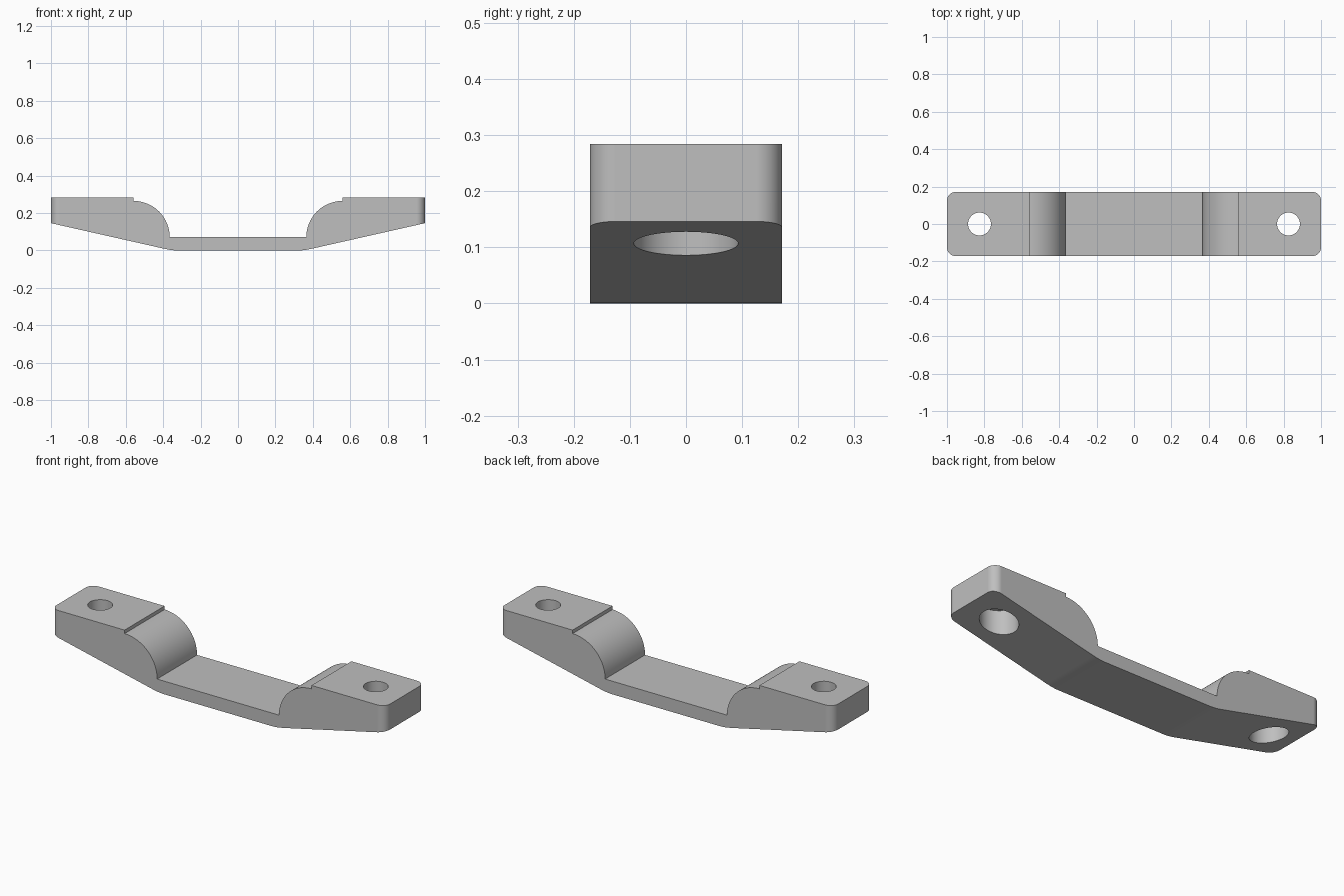
import bpy
import bmesh
from math import cos, sin, pi, radians

cube = bpy.data.objects.get("Cube")
if cube:
    bpy.data.objects.remove(cube, do_unlink=True)

HALF_WIDTH = 0.171
TOP = 0.284
HOLE_X = 0.826

grey = bpy.data.materials.new("plain grey")
grey.use_nodes = True
colour = (0.52, 0.52, 0.52, 1)
grey.diffuse_color = colour
grey.node_tree.nodes["Principled BSDF"].inputs["Base Color"].default_value = colour


def half_profile():
    """Left half of the side outline, from the underside round to the floor."""
    points = [(0.325, 0), (0.345, 0.001), (0.367, 0.004), (0.39, 0.0083),
              (1, 0.146), (1, TOP), (0.56, TOP)]
    steps = 24
    for i in range(steps + 1):
        a = pi / 2 * (1 + i / steps)
        points.append((0.56 + 0.195 * cos(a), 0.071 + 0.194 * sin(a)))
    return points


def make_body():
    half = half_profile()
    outline = half + [(-x, z) for x, z in reversed(half)]
    bm = bmesh.new()
    face = bm.faces.new([bm.verts.new((x, -HALF_WIDTH, z)) for x, z in outline])
    extruded = bmesh.ops.extrude_face_region(bm, geom=[face])["geom"]
    moved = [v for v in extruded if isinstance(v, bmesh.types.BMVert)]
    bmesh.ops.translate(bm, verts=moved, vec=(0, 2 * HALF_WIDTH, 0))
    bmesh.ops.recalc_face_normals(bm, faces=bm.faces)
    # Rounded vertical corners at both ends
    corners = [e for e in bm.edges if all(abs(v.co.x) > 0.99 for v in e.verts)
               and abs(e.verts[0].co.y - e.verts[1].co.y) < 0.01]
    bmesh.ops.bevel(bm, geom=corners, offset=0.046, segments=10,
                    profile=0.5, affect='EDGES')
    mesh = bpy.data.meshes.new("handle_body")
    bm.to_mesh(mesh)
    bm.free()
    body = bpy.data.objects.new("handle_body", mesh)
    bpy.context.collection.objects.link(body)
    mesh.materials.append(grey)
    return body


def drill(body, x, radius, bottom, top):
    """Cut a vertical round hole through the body."""
    bpy.ops.mesh.primitive_cylinder_add(
        vertices=64, radius=radius, depth=top - bottom,
        location=(x, 0, (top + bottom) / 2))
    cutter = bpy.context.object
    cutter.name = "hole_cutter"
    cutter.hide_render = True
    cutter.data.materials.append(grey)
    cut = body.modifiers.new("hole", 'BOOLEAN')
    cut.operation = 'DIFFERENCE'
    cut.solver = 'EXACT'
    cut.object = cutter
    bpy.context.view_layer.objects.active = body
    bpy.ops.object.modifier_apply(modifier=cut.name)
    bpy.data.objects.remove(cutter, do_unlink=True)


body = make_body()

# Screw holes, each with a wider counterbore from below
for side in (-1, 1):
    drill(body, side * HOLE_X, 0.061, -0.1, 0.5)
    drill(body, side * HOLE_X, 0.093, -0.1, 0.22)

bpy.ops.object.select_all(action='DESELECT')
body.select_set(True)
bpy.context.view_layer.objects.active = body
bpy.ops.object.shade_smooth_by_angle(angle=radians(25))
weighted = body.modifiers.new("flat_face_normals", 'WEIGHTED_NORMAL')
weighted.keep_sharp = True
